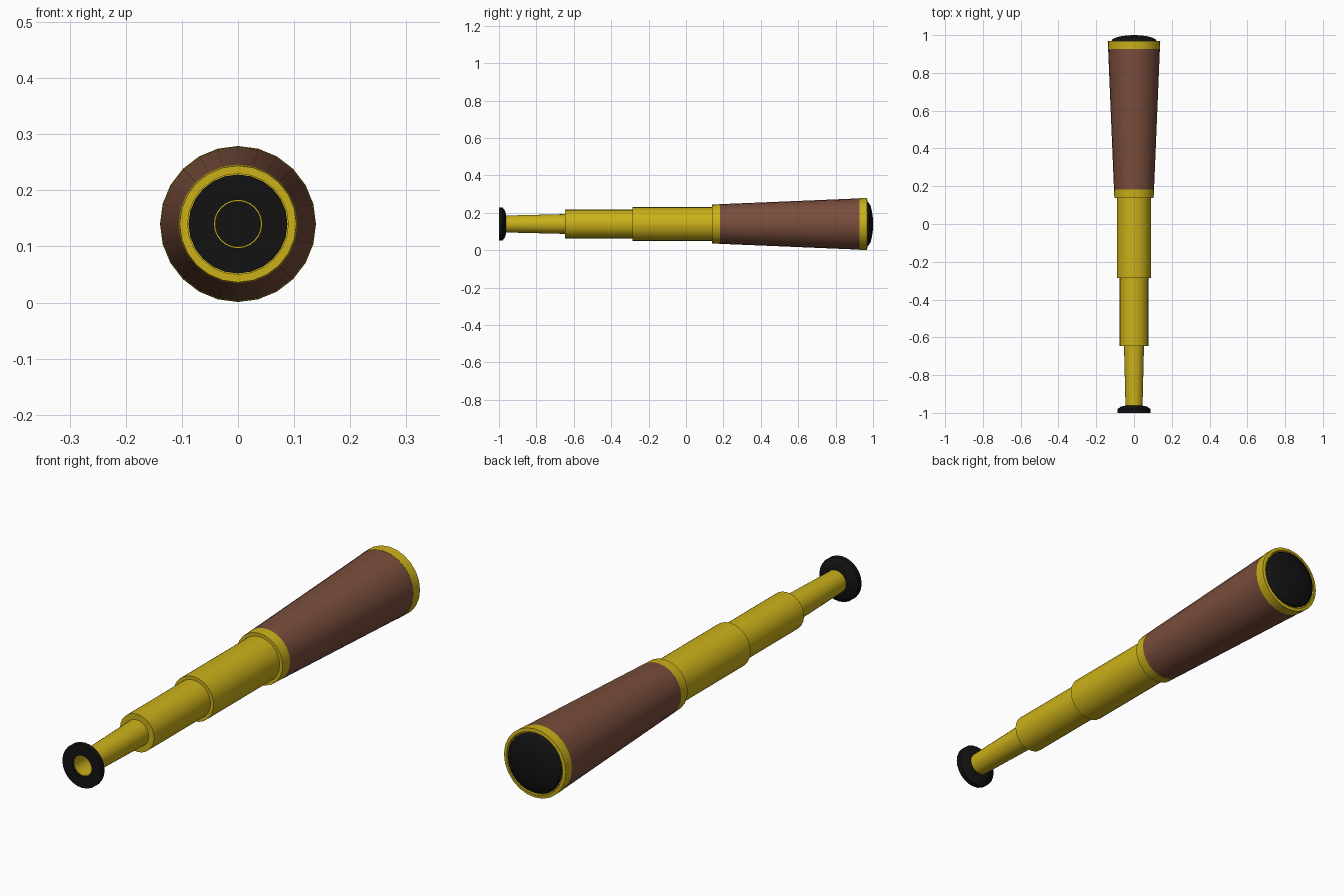
import bpy, bmesh, math

if "Cube" in bpy.data.objects:
    bpy.data.objects.remove(bpy.data.objects["Cube"])

SIDES = 24
AXIS_Z = 0.14


def material(name, rgb):
    m = bpy.data.materials.new(name)
    m.diffuse_color = (*rgb, 1)
    m.use_nodes = True
    m.node_tree.nodes["Principled BSDF"].inputs["Base Color"].default_value = m.diffuse_color
    return m


brass = material("brass", (0.60, 0.44, 0.01))
leather = material("leather", (0.19, 0.075, 0.045))
black = material("black", (0.006, 0.006, 0.006))


def lathe(name, profile, mat):
    """Spin a closed (radius, y) profile around the telescope axis."""
    bm = bmesh.new()
    rings = []
    for r, y in profile:
        if r == 0:
            rings.append([bm.verts.new((0, y, AXIS_Z))] * SIDES)
        else:
            rings.append([bm.verts.new((r * math.sin(a), y, AXIS_Z + r * math.cos(a)))
                          for a in (2 * math.pi * i / SIDES for i in range(SIDES))])
    for a, b in zip(rings, rings[1:] + rings[:1]):
        for i in range(SIDES):
            j = (i + 1) % SIDES
            corners = list(dict.fromkeys((a[i], a[j], b[j], b[i])))
            if len(corners) > 2:
                bm.faces.new(corners)
    bmesh.ops.recalc_face_normals(bm, faces=bm.faces)
    me = bpy.data.meshes.new(name)
    bm.to_mesh(me)
    bm.free()
    me.materials.append(mat)
    ob = bpy.data.objects.new(name, me)
    bpy.context.collection.objects.link(ob)
    bpy.context.view_layer.objects.active = ob
    ob.select_set(True)
    bpy.ops.object.shade_smooth_by_angle(angle=math.radians(30))
    ob.select_set(False)


def tube(name, y0, y1, r0, r1, wall, mat):
    lathe(name, [(r0, y0), (r1, y1), (r1 - wall, y1), (r0 - wall, y0)], mat)


# Flared eyepiece with a central hole
lathe("eyepiece", [(0.043, -1.0), (0.088, -1.0), (0.088, -0.98), (0.070, -0.967),
                   (0.048, -0.962), (0.043, -0.962)], black)

# Sliding draw tubes, each nested in the next
tube("small_draw_tube", -0.992, -0.64, 0.0445, 0.053, 0.004, brass)
tube("middle_draw_tube", -0.647, -0.275, 0.0765, 0.0765, 0.025, brass)
tube("large_draw_tube", -0.285, 0.15, 0.0905, 0.0905, 0.016, brass)

# Main barrel with its two collars
tube("rear_collar", 0.138, 0.182, 0.104, 0.106, 0.017, brass)
tube("barrel", 0.182, 0.927, 0.106, 0.137, 0.012, leather)
lathe("front_collar", [(0.138, 0.927), (0.139, 0.968), (0.126, 0.970), (0.124, 0.964),
                       (0.112, 0.964), (0.112, 0.927)], brass)

# Domed objective lens
dome = [(0.12 * math.cos(t), 0.968 + 0.032 * math.sin(t))
        for t in (math.pi / 2 * k / 5 for k in range(5))]
lathe("lens", [(0, 0.955), (0.12, 0.955)] + dome + [(0, 1.0)], black)
